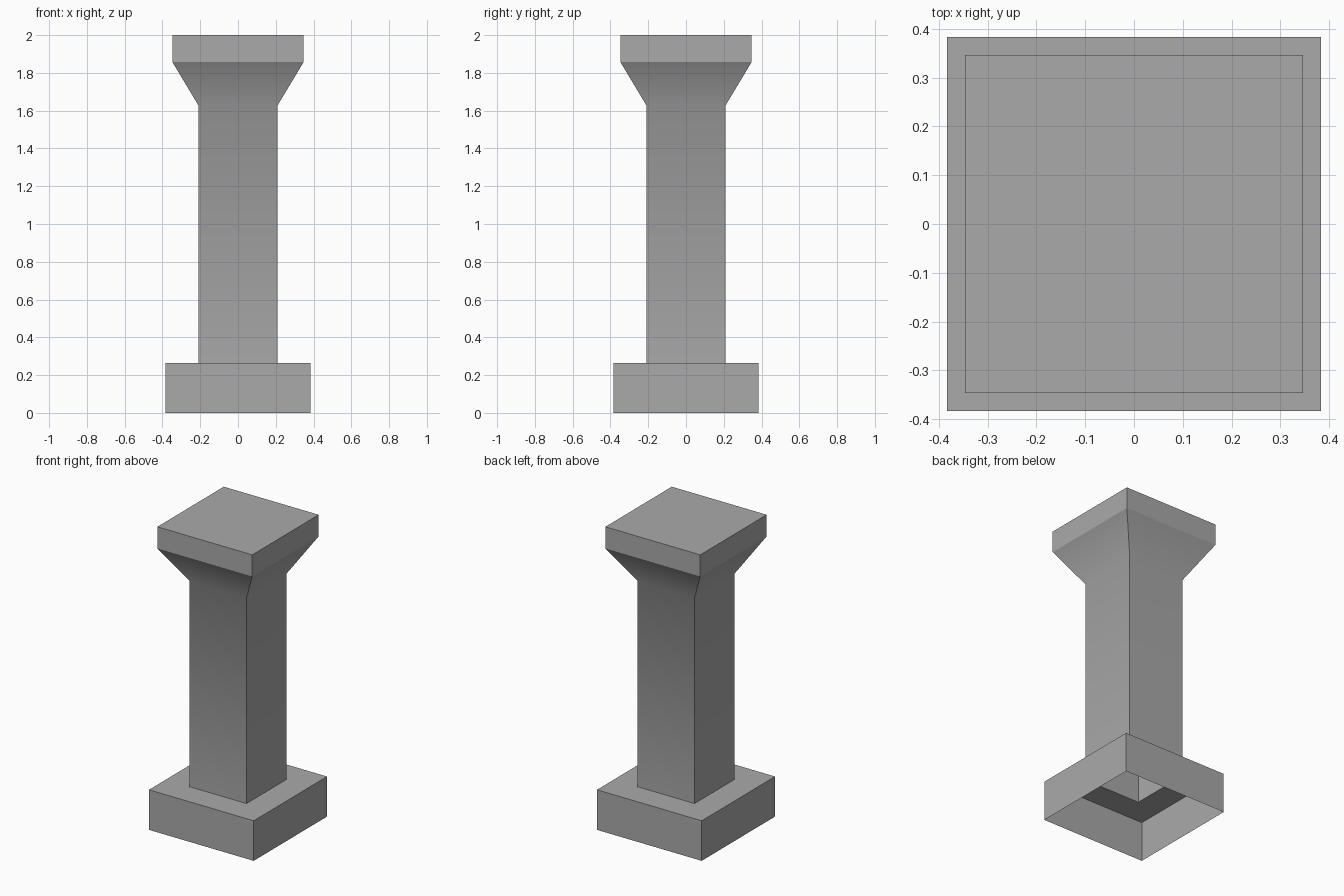
import bpy
import bmesh

cube = bpy.data.objects.get("Cube")
if cube:
    bpy.data.objects.remove(cube, do_unlink=True)

# Stone colour
stone = bpy.data.materials.new("grey_stone")
stone.use_nodes = True
grey = (0.4, 0.4, 0.4, 1)
stone.diffuse_color = grey
stone.node_tree.nodes["Principled BSDF"].inputs["Base Color"].default_value = grey

# Square rings (half width, height) from the open underside up to the cap
BASE, SHAFT, CAP = 0.383, 0.208, 0.347
PROFILE = [(BASE, 0), (BASE, 0.265), (SHAFT, 0.265),
           (SHAFT, 1.625), (CAP, 1.857), (CAP, 2)]
SOFT_RING = 3  # shaft blends smoothly into the flare

bm = bmesh.new()
rings = [[bm.verts.new((sx * w, sy * w, z))
          for sx, sy in ((-1, -1), (1, -1), (1, 1), (-1, 1))]
         for w, z in PROFILE]

# Hollow walls joining the rings
for low, high in zip(rings, rings[1:]):
    for i in range(4):
        j = (i + 1) % 4
        bm.faces.new((low[i], low[j], high[j], high[i]))

# Cap top
bm.faces.new(rings[-1])

# Every edge stays crisp except the foot of the flare
soft = set(rings[SOFT_RING])
for face in bm.faces:
    face.smooth = True
for edge in bm.edges:
    edge.smooth = all(v in soft for v in edge.verts)

mesh = bpy.data.meshes.new("pillar")
bm.to_mesh(mesh)
bm.free()
mesh.materials.append(stone)
pillar = bpy.data.objects.new("pillar", mesh)
bpy.context.collection.objects.link(pillar)
